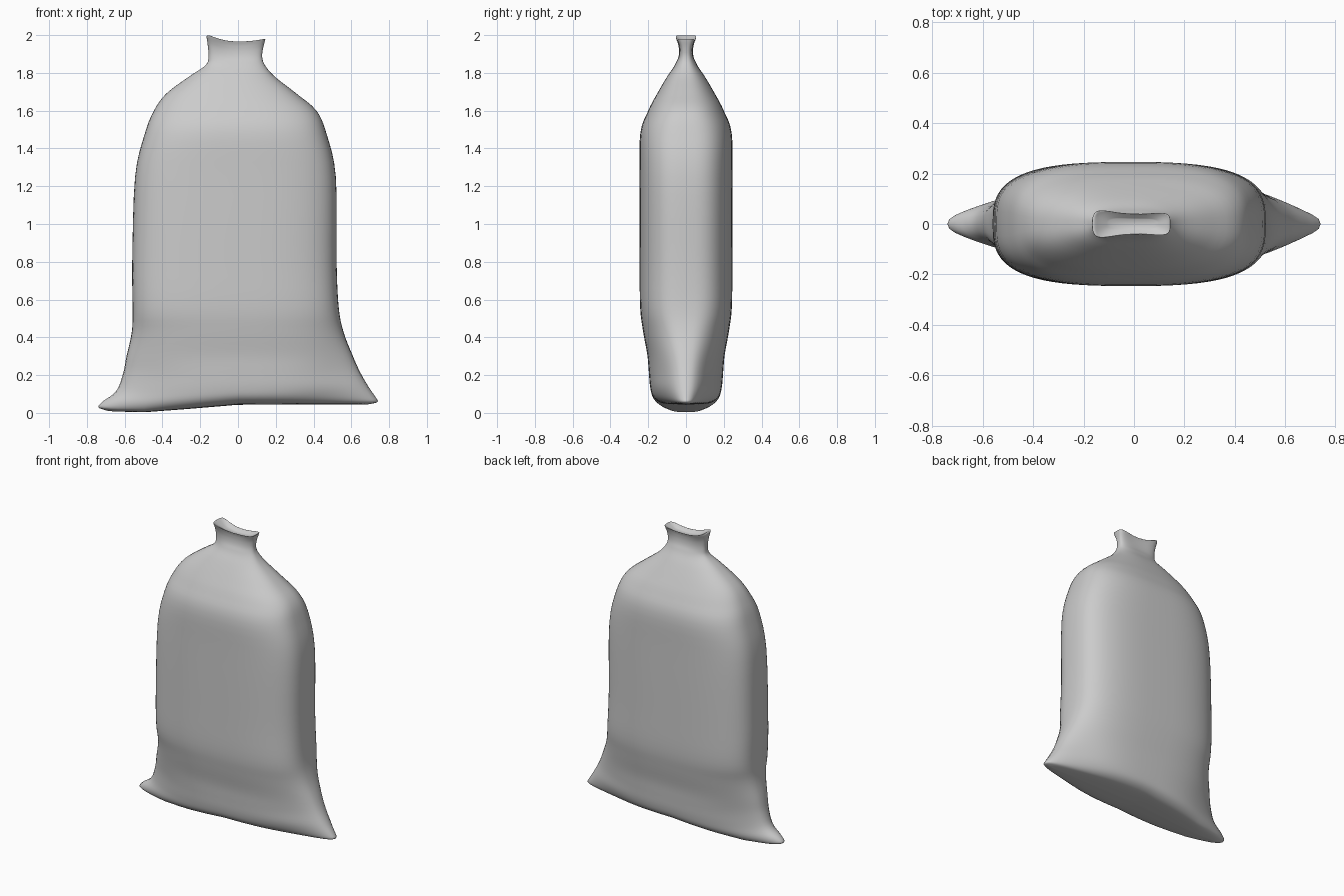
import bpy, bmesh
from math import sin, cos, pi, copysign

if "Cube" in bpy.data.objects:
    bpy.data.objects.remove(bpy.data.objects["Cube"])

# Sack profile, bottom to top: z, left x, right x, half depth, corner ear, roundness
ROWS = [
    (0.000, -0.69, 0.69, 0.004, 0.14, 2.4),
    (0.004, -0.71, 0.71, 0.090, 0.16, 2.4),
    (0.016, -0.74, 0.74, 0.140, 0.20, 2.4),
    (0.050, -0.715, 0.725, 0.175, 0.18, 2.4),
    (0.110, -0.645, 0.69, 0.190, 0.13, 2.5),
    (0.200, -0.61, 0.645, 0.197, 0.10, 2.6),
    (0.300, -0.59, 0.605, 0.205, 0.06, 2.7),
    (0.430, -0.562, 0.558, 0.227, 0.02, 2.8),
    (0.560, -0.558, 0.533, 0.243, 0, 3.0),
    (0.800, -0.56, 0.522, 0.245, 0, 3.0),
    (1.250, -0.545, 0.518, 0.245, 0, 3.0),
    (1.480, -0.493, 0.468, 0.242, 0, 2.9),
    (1.600, -0.445, 0.415, 0.200, 0, 2.7),
    (1.690, -0.380, 0.310, 0.153, 0, 2.6),
    (1.780, -0.260, 0.195, 0.100, 0, 2.6),
    (1.840, -0.172, 0.143, 0.060, 0, 2.8),
    (1.885, -0.156, 0.128, 0.045, 0, 3.0),
    (1.930, -0.160, 0.133, 0.048, 0, 3.2),
    (1.968, -0.166, 0.143, 0.066, 0, 3.5),
    (1.978, -0.160, 0.143, 0.070, 0, 3.5),
    (1.972, -0.145, 0.130, 0.058, 0, 3.3),
    (1.960, -0.100, 0.090, 0.035, 0, 3.0),
]
SEG, STEPS = 72, 4


def spline(keys, i, t):
    """Catmull-Rom blend between two keyed rows."""
    p = [keys[max(0, min(len(keys) - 1, i + k))] for k in (-1, 0, 1, 2)]
    return [0.5 * (2 * b + (c - a) * t + (2 * a - 5 * b + 4 * c - d) * t * t
                   + (3 * b - a - 3 * c + d) * t ** 3) for a, b, c, d in zip(*p)]


def power(v, e):
    return copysign(abs(v) ** e, v)


def bottom_lift(x):
    """Uneven sagging base seam."""
    pts = [(-0.76, 0.018), (-0.66, 0.008), (-0.5, 0.003), (-0.25, 0.022), (0, 0.043),
           (0.3, 0.044), (0.76, 0.046)]
    for (x0, z0), (x1, z1) in zip(pts, pts[1:]):
        if x <= x1:
            return z0 + (z1 - z0) * (x - x0) / (x1 - x0)
    return pts[-1][1]


def ring(row):
    z, xl, xr, d, ear, n = row
    mid, half = (xl + xr) / 2, (xr - xl) / 2
    low = max(0, 1 - z / 0.45) ** 1.5
    tie = max(0, min(1, (z - 1.86) / 0.1))
    out = []
    for k in range(SEG):
        t = 2 * pi * k / SEG
        c, s = cos(t), sin(t)
        x = mid + (half - ear) * power(c, 2 / n) + ear * copysign(abs(c) ** 8, c)
        y = d * power(s, 2 / n)
        # dog-bone mouth that dips in the middle
        u = x / 0.15
        y *= 1 - tie * 0.42 * max(0, 1 - u * u) - tie * 0.1 * max(0, min(1, u))
        lift = tie * (0.021 * min(1, u * u) * (1 if u < 0 else 0.2) - 0.012 * max(0, 1 - u * u))
        out.append((x, y, z + lift + low * bottom_lift(x)))
    return out


# Loft the rings into one closed cloth skin
bm = bmesh.new()
loops = []
for i in range(len(ROWS) - 1):
    last = i == len(ROWS) - 2
    for j in range(STEPS + last):
        row = spline(ROWS, i, j / STEPS)
        loops.append([bm.verts.new(p) for p in ring(row)])
for a, b in zip(loops, loops[1:]):
    for k in range(SEG):
        m = (k + 1) % SEG
        bm.faces.new((a[k], a[m], b[m], b[k]))

# Base seam and mouth are closed by strips running across the sack
for loop in (loops[0], loops[-1]):
    h = SEG // 2
    for k in range(h):
        q = [loop[k], loop[k + 1], loop[h + (h - k - 1)], loop[(SEG - k) % SEG]]
        q = list(dict.fromkeys(q))
        bm.faces.new(q)
bmesh.ops.recalc_face_normals(bm, faces=bm.faces)

mesh = bpy.data.meshes.new("sack")
bm.to_mesh(mesh)
bm.free()
for p in mesh.polygons:
    p.use_smooth = True
sack = bpy.data.objects.new("sack", mesh)
bpy.context.collection.objects.link(sack)
